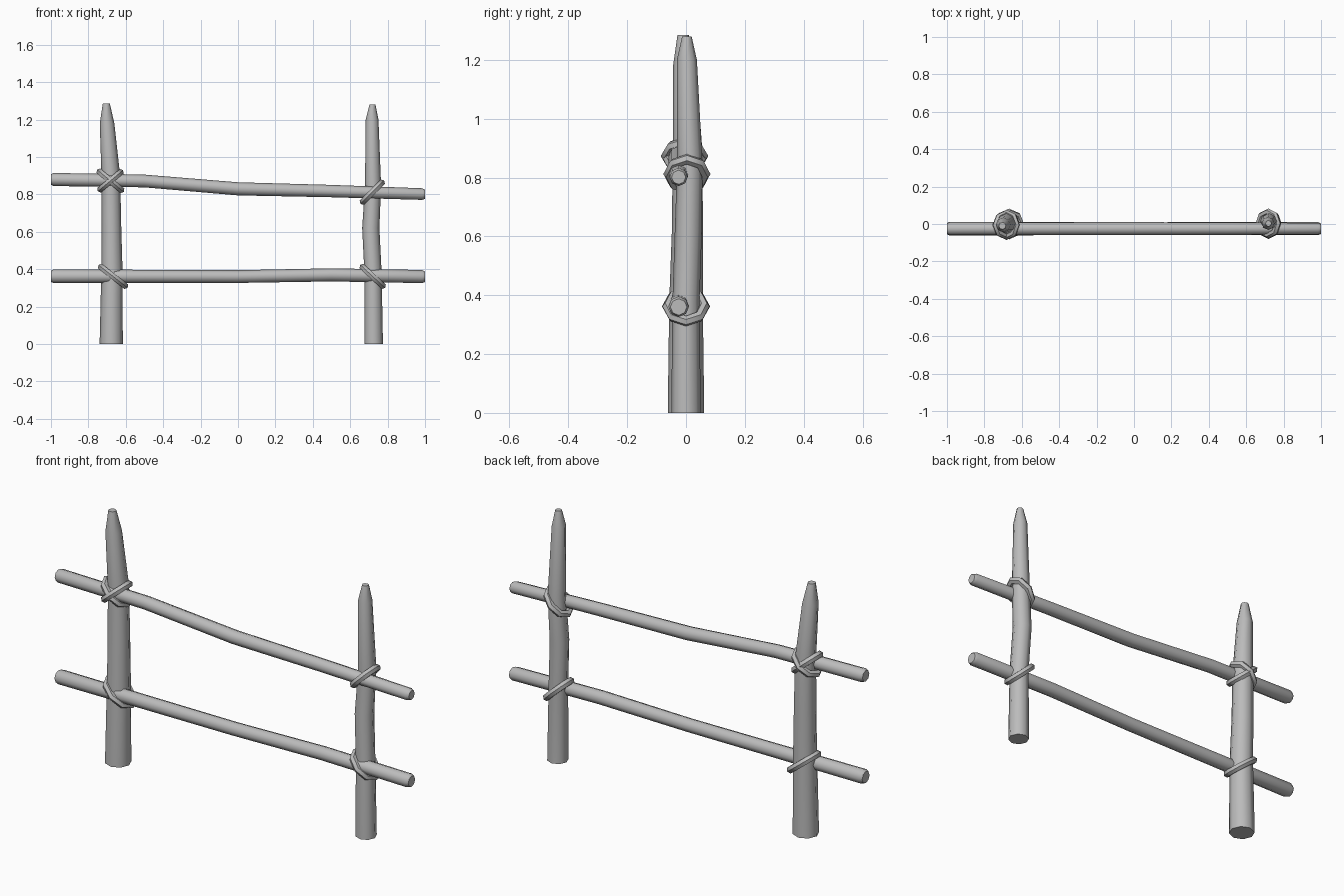
import bpy
import bmesh
from math import cos, sin, tau, radians
from mathutils import Vector, Matrix

cube = bpy.data.objects.get("Cube")
if cube:
    bpy.data.objects.remove(cube)

wood = bpy.data.materials.new("weathered grey wood")
wood.use_nodes = True
grey = (0.5, 0.5, 0.5, 1)
wood.diffuse_color = grey
wood.node_tree.nodes["Principled BSDF"].inputs["Base Color"].default_value = grey


def finish(name, bm):
    """Turn a bmesh into a smooth-shaded object with sharp caps."""
    bmesh.ops.recalc_face_normals(bm, faces=bm.faces)
    for f in bm.faces:
        f.smooth = True
    mesh = bpy.data.meshes.new(name)
    bm.to_mesh(mesh)
    bm.free()
    mesh.set_sharp_from_angle(angle=radians(55))
    mesh.materials.append(wood)
    obj = bpy.data.objects.new(name, mesh)
    bpy.context.collection.objects.link(obj)


def bridge(bm, a, b):
    n = len(a)
    for i in range(n):
        bm.faces.new((a[i], a[(i + 1) % n], b[(i + 1) % n], b[i]))


def pole(name, stations, u, v, sides=8):
    """Loft rings of (x, y, z, radius) lying in the plane of u and v."""
    bm = bmesh.new()
    rings = []
    for x, y, z, r in stations:
        c = Vector((x, y, z))
        rings.append([bm.verts.new(c + r * (cos(tau * i / sides) * u + sin(tau * i / sides) * v))
                      for i in range(sides)])
    for a, b in zip(rings, rings[1:]):
        bridge(bm, a, b)
    bm.faces.new(rings[0])
    bm.faces.new(rings[-1])
    finish(name, bm)


def lashing(name, centre, tilt, rx, ry, thick=0.018, major=8, minor=6):
    """Oval rope loop around post and rail, tilted about the y axis."""
    bm = bmesh.new()
    turn = Matrix.Rotation(radians(tilt), 3, 'Y')
    rings = []
    for i in range(major):
        a = tau * i / major
        out = Vector((cos(a), sin(a), 0))
        mid = Vector((rx * cos(a), ry * sin(a), 0))
        rings.append([bm.verts.new(Vector(centre) + turn @ (
            mid + thick * (cos(tau * j / minor) * out + sin(tau * j / minor) * Vector((0, 0, 1)))))
            for j in range(minor)])
    for i in range(major):
        bridge(bm, rings[i], rings[(i + 1) % major])
    finish(name, bm)


X, Y, Z = Vector((1, 0, 0)), Vector((0, 1, 0)), Vector((0, 0, 1))

# Sharpened upright posts
pole("right_post", [(-.678, 0, 0, .062), (-.674, 0, .38, .057), (-.677, .005, .62, .053),
                    (-.68, .005, .9, .05), (-.70, -.005, 1.18, .039), (-.704, -.01, 1.285, .019)], X, Y)
pole("left_post", [(.725, 0, 0, .05), (.722, 0, .38, .046), (.71, .008, .62, .046),
                   (.722, .013, .85, .043), (.717, .003, 1.2, .034), (.719, .003, 1.28, .016)], X, Y)

# Crooked rails with slightly chamfered ends
pole("top_rail", [(-1, -.025, .88, .028), (-.985, -.025, .88, .035), (-.5, -.025, .872, .034),
                  (0, -.025, .83, .035), (.5, -.025, .818, .033), (.985, -.025, .802, .031),
                  (1, -.025, .801, .024)], Y, Z)
pole("bottom_rail", [(-1, -.025, .362, .03), (-.985, -.025, .363, .037), (-.5, -.025, .362, .035),
                     (0, -.025, .361, .034), (.5, -.025, .37, .035), (.985, -.025, .361, .035),
                     (1, -.025, .36, .028)], Y, Z)

# Rope lashings at each crossing
lashing("top_right_lashing_a", (-.682, -.005, .873), 40, .075, .06)
lashing("top_right_lashing_b", (-.682, -.005, .873), -40, .07, .063)
lashing("bottom_right_lashing", (-.668, 0, .362), 38, .081, .064)
lashing("top_left_lashing", (.718, .003, .812), -45, .071, .062)
lashing("bottom_left_lashing", (.72, 0, .362), 43, .073, .062)
